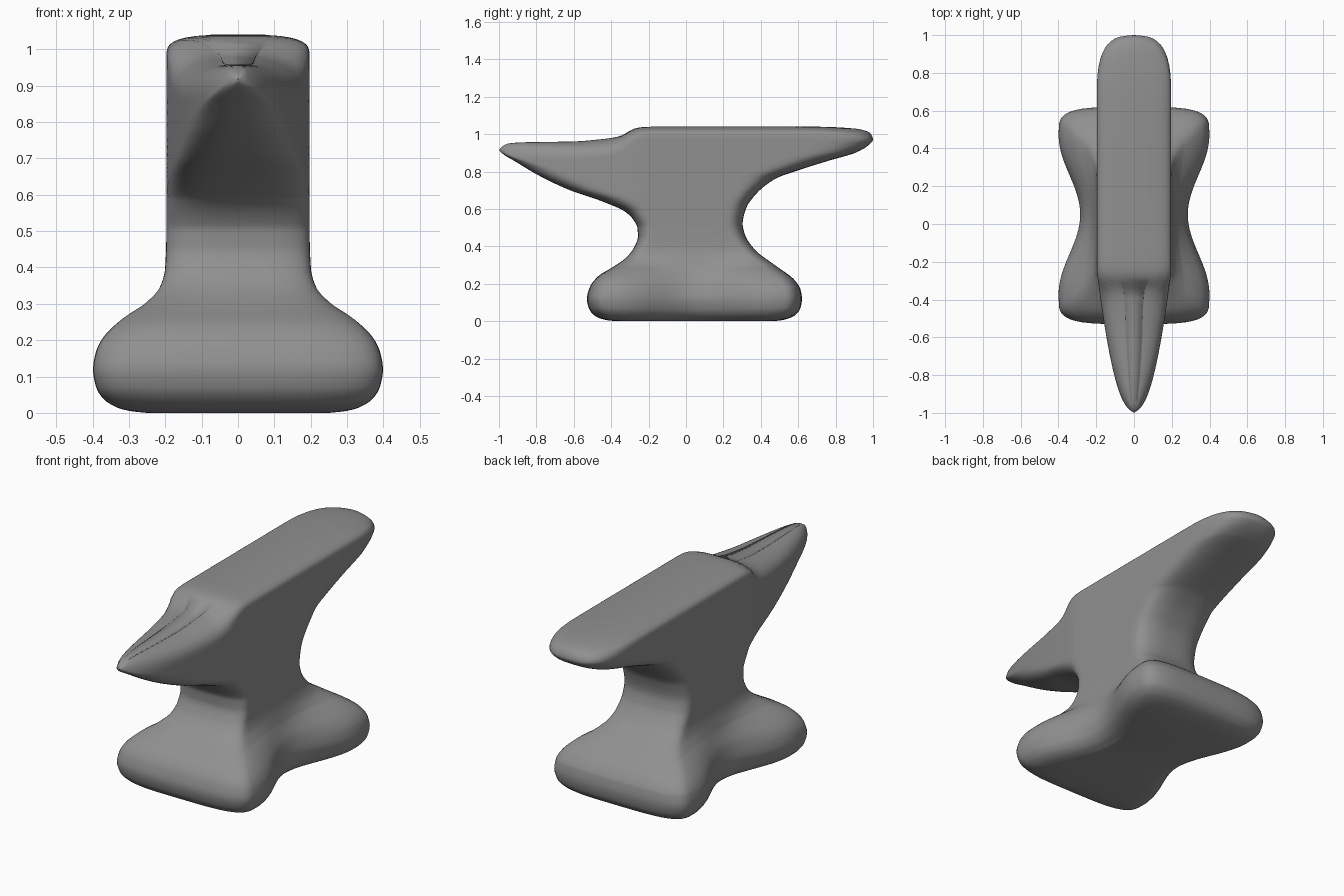
import bpy, bmesh, math

if "Cube" in bpy.data.objects:
    bpy.data.objects.remove(bpy.data.objects["Cube"])


def curve(pts):
    """Smooth, overshoot-free interpolation through (t, value) points."""
    pts = sorted(pts)
    t = [p[0] for p in pts]
    v = [p[1] for p in pts]
    d = [(v[i + 1] - v[i]) / (t[i + 1] - t[i]) for i in range(len(t) - 1)]
    m = [d[0]] + [2 * a * b / (a + b) if a * b > 0 else 0 for a, b in zip(d, d[1:])] + [d[-1]]

    def f(x):
        x = min(max(x, t[0]), t[-1])
        i = max(k for k in range(len(t) - 1) if t[k] <= x)
        h = t[i + 1] - t[i]
        s = (x - t[i]) / h
        return ((1 + 2 * s) * (1 - s) ** 2 * v[i] + s * (1 - s) ** 2 * h * m[i]
                + s * s * (3 - 2 * s) * v[i + 1] - s * s * (1 - s) * h * m[i + 1])
    return f


# Side profile: height of the top along y, from horn tip over the step to the heel
horn_top = [(-1, .918), (-.985, .938), (-.95, .95), (-.88, .956), (-.6, .961), (-.46, .972),
            (-.36, .987), (-.325, 1.002), (-.295, 1.022), (-.25, 1.036), (-.18, 1.04)]
heel_top = [(.7, 1.0401), (.82, 1.036), (.93, 1.026), (.985, 1.005), (1, .97)]
top = curve(horn_top + heel_top)
step = curve(horn_top)
TIP, TOP = .918, 1.04

# Side profile: front and back limits over z
front_pts = [(0, -.37), (.005, -.42), (.015, -.46), (.035, -.495), (.07, -.52), (.12, -.53),
             (.18, -.515), (.24, -.47), (.29, -.39), (.34, -.32), (.39, -.28), (.45, -.257),
             (.5, -.26), (.54, -.28), (.585, -.325), (.645, -.46), (.70, -.62), (.775, -.78),
             (.855, -.915), (.895, -.98), (TIP, -1), (.97, -.995), (1.015, -.98), (TOP, -.95)]
back_pts = [(0, .47), (.005, .51), (.015, .55), (.035, .587), (.07, .612), (.12, .62),
            (.17, .612), (.22, .58), (.30, .475), (.38, .37), (.463, .315), (.52, .303),
            (.6, .32), (.68, .375), (.76, .475), (.81, .61), (.86, .77), (.90, .905), (.94, .975)]
back_pts += [(z, y) for y, z in heel_top[1:]] + [(TOP, .7)]
front, back = curve(front_pts), curve(back_pts)

# Half widths at the feet and at the pinched middle, corner roundings and squareness
foot = curve([(0, .26), (.005, .3), (.015, .335), (.035, .367), (.07, .39), (.12, .399), (.16, .393),
              (.2, .376), (.26, .318), (.3, .26), (.35, .215), (.4, .201), (.5, .197), (TOP, .197)])
waist = curve([(0, .19), (.02, .235), (.06, .27), (.12, .285), (.2, .268), (.3, .222),
               (.4, .199), (.5, .197), (TOP, .197)])
front_round = curve([(0, .14), (.12, .14), (.3, .1), (.45, .08), (.55, .1), (.65, .2), (.8, .16),
                     (.9, .03), (TOP, .02)])
back_round = curve([(0, .14), (.12, .14), (.3, .1), (.5, .1), (.7, .13), (.8, .22), (.9, .3),
                    (.97, .33), (TOP, .33)])
square = curve([(0, 3.8), (.25, 3.8), (.5, 2.8), (TOP, 2.9)])


def half_width(y, z):
    s = min(abs(y - .05) / .42, 1)
    w = waist(z) + (foot(z) - waist(z)) * (1 - math.cos(math.pi * s)) / 2
    if z > .5:
        w *= min(max((1 + y) / .75, 0), 1) ** .48           # horn taper
    if z > .8:                                              # rounded upper edges
        k = min(max((-.25 - y) / .15, 0), 1)
        k = k * k * (3 - 2 * k)
        h, n = .06 + .04 * k, 3.2 - .7 * k
        u = min(max((z - top(y) + h) / h, 0), .985)
        w *= (1 - u ** n) ** (1 / n)
    return w


def half_ring(z):
    yf, yb, rf, rb = front(z), back(z), front_round(z), back_round(z)
    corner, middle, e = 12, 44, 2 / square(z)
    arc = [math.pi / 2 * i / corner for i in range(corner)]
    pts = [(yf + rf * (1 - math.cos(a) ** e), math.sin(a) ** e) for a in arc]
    pts += [(yf + rf + (yb - rb - yf - rf) * i / middle, 1) for i in range(middle + 1)]
    pts += [(yb - rb * (1 - math.cos(a) ** e), math.sin(a) ** e) for a in reversed(arc)]
    ring = []
    for y, k in pts:
        # above the horn tip the rings are pressed down to the horn's own height
        h = z if z <= TIP else TIP + (step(y) - TIP) * (z - TIP) / (TOP - TIP)
        ring.append((half_width(y, h) * k, y, h))
    return ring


# Heights of the rings: every profile point, each gap split in three
keys = sorted({p[0] for p in front_pts + back_pts})
levels = [a + (b - a) * i / 3 for a, b in zip(keys, keys[1:]) for i in range(3)] + [keys[-1]]

# Anvil body lofted upward from the rings
bm = bmesh.new()
rings = []
for z in levels:
    half = half_ring(z)
    loop = half + [(-x, y, h) for x, y, h in half[-2:0:-1]]
    rings.append([bm.verts.new(p) for p in loop])
n = len(rings[0])
for lo, hi in zip(rings, rings[1:]):
    for i in range(n):
        j = (i + 1) % n
        bm.faces.new((lo[i], lo[j], hi[j], hi[i]))

# Underside and top face closed with strips from right to left
for r in (rings[0], rings[-1]):
    for i in range(n // 2):
        strip = [r[i], r[i + 1], r[(n - i - 1) % n], r[(n - i) % n]]
        bm.faces.new(list(dict.fromkeys(strip)))
bmesh.ops.remove_doubles(bm, verts=bm.verts, dist=1e-5)
bmesh.ops.recalc_face_normals(bm, faces=bm.faces)
for f in bm.faces:
    f.smooth = True

# Dark iron grey
iron = bpy.data.materials.new("iron")
iron.diffuse_color = (.28, .28, .28, 1)
iron.use_nodes = True
iron.node_tree.nodes["Principled BSDF"].inputs["Base Color"].default_value = iron.diffuse_color
mesh = bpy.data.meshes.new("anvil")
bm.to_mesh(mesh)
bm.free()
mesh.materials.append(iron)
bpy.context.collection.objects.link(bpy.data.objects.new("anvil", mesh))
